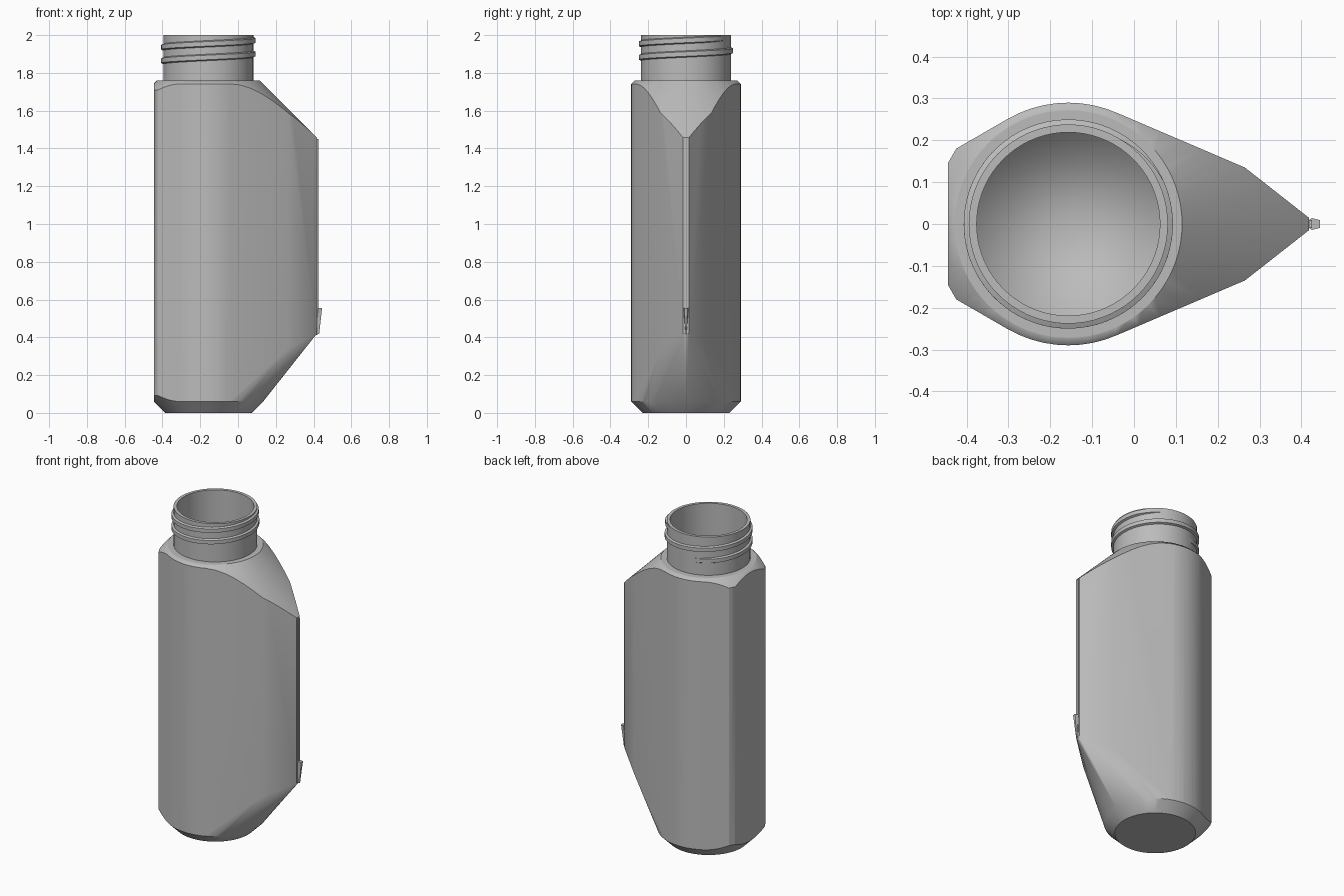
import bpy, bmesh, math
from mathutils import Vector

cube = bpy.data.objects.get("Cube")
if cube:
    bpy.data.objects.remove(cube, do_unlink=True)

CX = -0.157          # axis of the neck and round part
SEG = 72

grey = bpy.data.materials.new("plain_grey")
grey.use_nodes = True
colour = (0.5, 0.5, 0.5, 1)
grey.diffuse_color = colour
grey.node_tree.nodes["Principled BSDF"].inputs["Base Color"].default_value = colour


def finish(name, bm, angle=30):
    mesh = bpy.data.meshes.new(name)
    bm.to_mesh(mesh)
    bm.free()
    obj = bpy.data.objects.new(name, mesh)
    bpy.context.collection.objects.link(obj)
    mesh.materials.append(grey)
    bpy.ops.object.select_all(action="DESELECT")
    obj.select_set(True)
    bpy.context.view_layer.objects.active = obj
    bpy.ops.object.shade_smooth_by_angle(angle=math.radians(angle))
    return obj


def hull(points):
    bm = bmesh.new()
    for p in points:
        bm.verts.new(p)
    bmesh.ops.convex_hull(bm, input=bm.verts[:])
    bmesh.ops.delete(bm, geom=[v for v in bm.verts if not v.link_faces], context="VERTS")
    bmesh.ops.recalc_face_normals(bm, faces=bm.faces[:])
    return bm


def polar(r, a, z):
    return (CX + r * math.cos(a), r * math.sin(a), z)


def lathe(name, profile, angle=30):
    bm = bmesh.new()
    rings = [[bm.verts.new(polar(r, math.tau * i / SEG, z)) for i in range(SEG)]
             for r, z in profile]
    for a, b in zip(rings, rings[1:]):
        for i in range(SEG):
            j = (i + 1) % SEG
            bm.faces.new((a[i], a[j], b[j], b[i]))
    bmesh.ops.remove_doubles(bm, verts=bm.verts[:], dist=1e-5)
    return finish(name, bm, angle)


# Half outline: nose, flank, round middle, back corner
R = 0.29
outline = [(0.418, 0.015), (0.265, 0.135)]
outline += [polar(R, math.radians(a), 0)[:2] for a in range(66, 121, 6)]
outline += [(-0.425, 0.18), (-0.445, 0.145), (-0.445, 0)]
fine = []
for p, q in zip(outline, outline[1:]):
    fine += [Vector(p).lerp(Vector(q), k / 6) for k in range(6)]
fine.append(Vector(outline[-1]))


def bottom_height(x, r):
    flank = outline[2][0]
    if x > 0.265:
        return 0.34 + 0.08 * (x - 0.265) / 0.153
    if x > flank:
        return 0.06 + 0.28 * (x - flank) / (0.265 - flank)
    return max(r - 0.23, 0.05)


# Body: straight walls with a conical shoulder and tapered base
points = []
for x, y in fine:
    r = math.hypot(x - CX, y)
    for s in (1, -1):
        points.append((x, s * y, 1.76 - max(r - 0.272, 0.002)))
        points.append((x, s * y, bottom_height(x, r)))
for i in range(SEG):
    a = math.tau * i / SEG
    points += [polar(0.272, a, 1.76), polar(0.23, a, 0)]
    if math.cos(a) > 0.4:
        points.append(polar(R, a, 0.06))
bm = hull(points)
lid = [f for f in bm.faces if all(v.co.z > 1.7595 for v in f.verts)]
bmesh.ops.delete(bm, geom=lid, context="FACES")
bmesh.ops.dissolve_limit(bm, angle_limit=0.004, verts=bm.verts[:], edges=bm.edges[:])
body = finish("bottle_body", bm)
wall = body.modifiers.new("wall", "SOLIDIFY")
wall.thickness = 0.012
wall.offset = -1
body.modifiers.new("even_shading", "WEIGHTED_NORMAL").keep_sharp = True

# Rounded floor inside
lathe("inner_floor", [(0.26 * k / 10, 0.02 + 0.15 * (k / 10) ** 2.2) for k in range(10, -1, -1)][::-1])

# Neck tube with the flat shoulder ring
lathe("neck", [(0.272, 1.76), (0.238, 1.76), (0.238, 2), (0.219, 2),
               (0.219, 1.75), (0.264, 1.75)])

# Screw thread: a ridge swept up a helix, faded at both ends
bm = bmesh.new()
START, TURNS, PITCH = math.radians(100), 1.9, 0.072
steps = int(SEG * TURNS)
last = None
for i in range(steps + 1):
    turn = TURNS * i / steps
    a = START + math.tau * turn
    z = 1.848 + PITCH * turn
    fade = min(1, i / 8, (steps - i) / 8)
    top = 0.236 + 0.014 * fade
    ring = [bm.verts.new(polar(r, a, min(z + h, 2)))
            for r, h in ((0.23, -0.021), (top, -0.012), (top, 0.012), (0.23, 0.021))]
    if last:
        for k in range(4):
            m = (k + 1) % 4
            bm.faces.new((last[k], ring[k], ring[m], last[m]))
    last = ring
bmesh.ops.recalc_face_normals(bm, faces=bm.faces[:])
finish("screw_thread", bm)

# Thin rib down the nose
finish("nose_rib", hull([(x, y, z) for x in (0.4, 0.425) for y in (-0.009, 0.009)
                         for z in (0.45, 1.45)]))

# Small wedge catch at the foot of the rib
finish("nose_catch", hull([(0.41, 0, 0.41), (0.43, 0.002, 0.42), (0.43, -0.002, 0.42)]
                          + [(x, s * w, 0.555) for s in (1, -1)
                             for x, w in ((0.41, 0.004), (0.425, 0.014), (0.445, 0.009))]))
